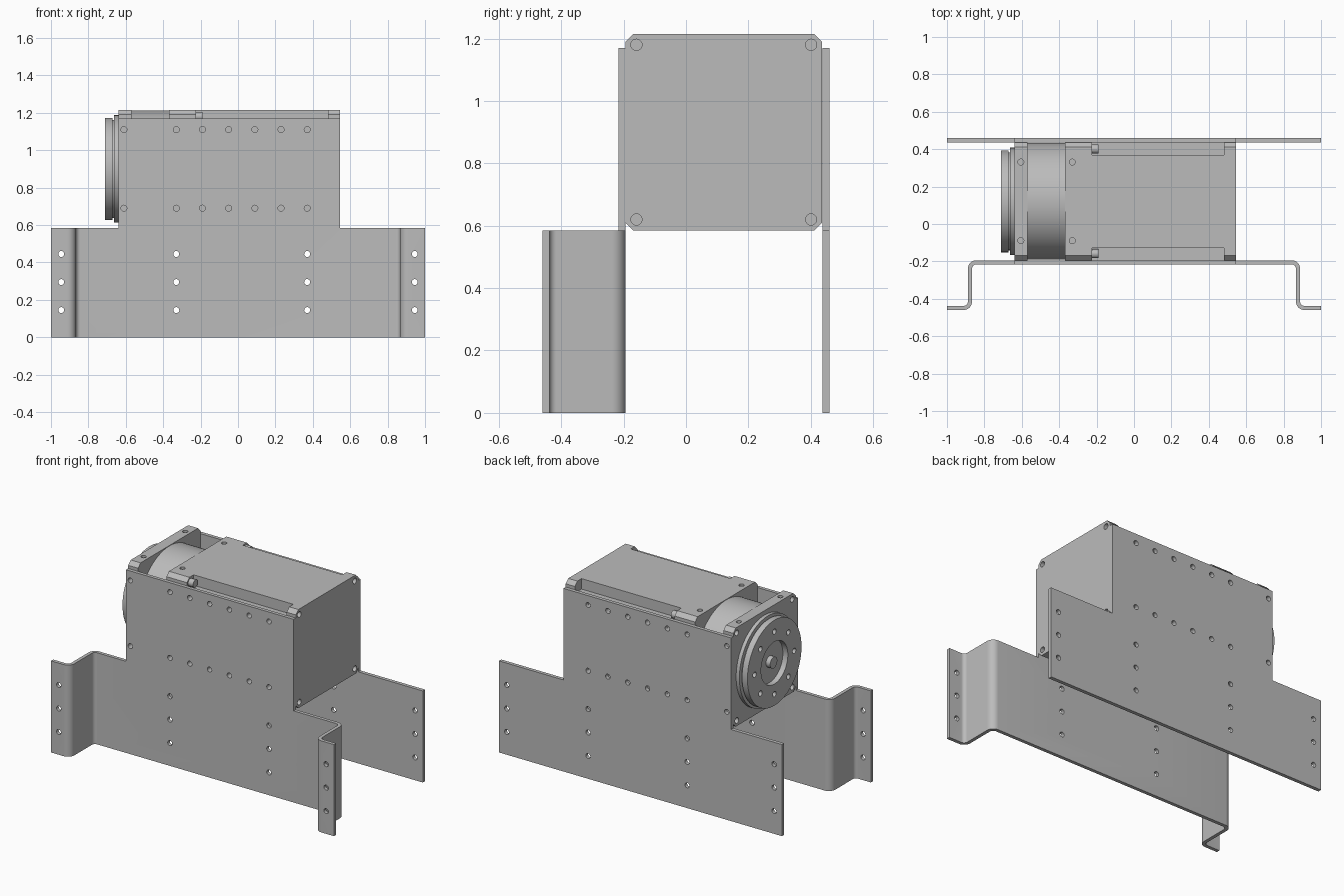
import bpy, bmesh, math
from mathutils import Matrix, Vector

cube = bpy.data.objects.get("Cube")
if cube:
    bpy.data.objects.remove(cube, do_unlink=True)

grey = bpy.data.materials.new("plain grey")
grey.use_nodes = True
colour = (0.5, 0.5, 0.5, 1)
grey.diffuse_color = colour
grey.node_tree.nodes["Principled BSDF"].inputs["Base Color"].default_value = colour

CY, CZ, HALF = 0.121, 0.9, 0.315     # motor axis and half width
LEFT, RIGHT = -0.64, 0.545           # motor ends
SHELF, PLATE_TOP = 0.585, 1.17       # plate step and plate top
SIDES = (-1, 1)


def finish(name, bm):
    bmesh.ops.recalc_face_normals(bm, faces=bm.faces[:])
    mesh = bpy.data.meshes.new(name)
    bm.to_mesh(mesh)
    bm.free()
    mesh.materials.append(grey)
    ob = bpy.data.objects.new(name, mesh)
    bpy.context.collection.objects.link(ob)
    return ob


def prism(name, points, axis, lo, hi):
    """Extrude a 2D outline along x (points are y, z) or z (points are x, y)."""
    place = (lambda p, t: (t, *p)) if axis == "x" else (lambda p, t: (*p, t))
    bm = bmesh.new()
    face = bm.faces.new([bm.verts.new(place(p, lo)) for p in points])
    new = bmesh.ops.extrude_face_region(bm, geom=[face])["geom"]
    step = Vector(place((0, 0), hi - lo))
    bmesh.ops.translate(bm, vec=step, verts=[v for v in new if isinstance(v, bmesh.types.BMVert)])
    return finish(name, bm)


def add_box(bm, lo, hi):
    lo, hi = Vector(lo), Vector(hi)
    mat = Matrix.Translation((lo + hi) / 2) @ Matrix.Diagonal((*(hi - lo), 1))
    bmesh.ops.create_cube(bm, size=1, matrix=mat)


def add_rod(bm, a, b, radius, sides=20):
    a, b = Vector(a), Vector(b)
    turn = (b - a).to_track_quat("Z", "Y").to_matrix().to_4x4()
    bmesh.ops.create_cone(bm, cap_ends=True, segments=sides, radius1=radius, radius2=radius,
                          depth=(b - a).length, matrix=Matrix.Translation((a + b) / 2) @ turn)


def cut(ob, cutter):
    mod = ob.modifiers.new("cut", "BOOLEAN")
    mod.operation, mod.solver, mod.object = "DIFFERENCE", "EXACT", cutter
    bpy.context.view_layer.objects.active = ob
    bpy.ops.object.modifier_apply(modifier=mod.name)


def octagon(half, chamfer):
    a, b = half, half - chamfer
    ring = [(a, -b), (a, b), (b, a), (-b, a), (-a, b), (-a, -b), (-b, -a), (b, -a)]
    return [(CY + y, CZ + z) for y, z in ring]


# Cutters
bm = bmesh.new()
for x in (-0.61, -0.33, -0.19, -0.05, 0.09, 0.23, 0.37):
    for z in (0.69, 1.11):
        add_rod(bm, (x, -0.5, z), (x, -0.165, z), 0.016)
        add_rod(bm, (x, 0.407, z), (x, 0.5, z), 0.016)
for x in (-0.945, -0.33, 0.37, 0.945):
    for z in (0.145, 0.295, 0.445):
        add_rod(bm, (x, -0.5, z), (x, -0.165, z), 0.016)
        add_rod(bm, (x, 0.407, z), (x, 0.5, z), 0.016)
side_holes = finish("side_hole_cutter", bm)

bm = bmesh.new()
add_box(bm, (-1.1, -0.6, SHELF), (LEFT, 0.6, 1.4))
add_box(bm, (RIGHT, -0.6, SHELF), (1.1, 0.6, 1.4))
shoulders = finish("shoulder_cutter", bm)

bm = bmesh.new()
for sy in SIDES:
    for sz in SIDES:
        y, z = CY + sy * HALF, CZ + sz * HALF
        ys, zs = sorted((y - sy * 0.067, y + sy * 0.1)), sorted((z - sz * 0.067, z + sz * 0.1))
        add_box(bm, (-0.225, ys[0], zs[0]), (0.48, ys[1], zs[1]))
notches = finish("notch_cutter", bm)

bm = bmesh.new()
for sy in SIDES:
    for sz in SIDES:
        for x in (-0.605, -0.33):
            add_rod(bm, (x, CY + sy * 0.21, CZ + sz * 0.28), (x, CY + sy * 0.21, CZ + sz * 0.4), 0.016)
        y, z = CY + sy * 0.28, CZ + sz * 0.28
        add_rod(bm, (0.515, y, z), (0.6, y, z), 0.018)
        add_rod(bm, (-0.7, y, z), (-0.61, y, z), 0.018)
body_holes = finish("body_hole_cutter", bm)

bm = bmesh.new()
for i in range(8):
    a = i * math.tau / 8
    y, z = CY + 0.2 * math.cos(a), CZ + 0.2 * math.sin(a)
    add_rod(bm, (-0.75, y, z), (-0.68, y, z), 0.017)
hub_holes = finish("hub_hole_cutter", bm)

# Flat rear plate
rear = prism("rear_plate", [(-1, 0.437), (1, 0.437), (1, 0.46), (-1, 0.46)], "z", 0, PLATE_TOP)

# Front plate folded forward into a flange at each end
THICK, BEND, WEB = 0.011, 0.034, 0.877
WALL_Y, FLANGE_Y = -0.205, -0.449
path = []                            # position and normal angle along the right half
for i in range(9):
    a = math.pi / 2 * (1 - i / 8)
    path.append((WEB - BEND + BEND * math.cos(a), WALL_Y - BEND + BEND * math.sin(a), a))
for i in range(9):
    a = math.pi / 2 * i / 8
    path.append((WEB + BEND - BEND * math.cos(a), FLANGE_Y + BEND - BEND * math.sin(a), a))
path.append((1, FLANGE_Y, math.pi / 2))
upper = [(x + THICK * math.cos(a), y + THICK * math.sin(a)) for x, y, a in path]
lower = [(x - THICK * math.cos(a), y - THICK * math.sin(a)) for x, y, a in path]
outline = [(-x, y) for x, y in reversed(upper)] + upper
outline += lower[::-1] + [(-x, y) for x, y in lower]
front = prism("front_folded_plate", outline, "z", 0, PLATE_TOP)

for plate in (rear, front):
    cut(plate, shoulders)
    cut(plate, side_holes)

# Motor housing and mounting flange
housing = prism("motor_housing", octagon(HALF, 0.025), "x", -0.37, RIGHT)
cut(housing, notches)
flange = prism("mounting_flange", octagon(HALF, 0.025), "x", LEFT, -0.57)
for part in (housing, flange):
    cut(part, body_holes)
    cut(part, side_holes)

# Round gear case between flange and housing
bm = bmesh.new()
add_rod(bm, (-0.575, CY, CZ), (-0.365, CY, CZ), 0.312, 96)
case = finish("gear_case", bm)

# Screws lying in the corner grooves
bm = bmesh.new()
for sy in SIDES:
    for sz in SIDES:
        y, z = CY + sy * 0.28, CZ + sz * 0.28
        add_rod(bm, (-0.23, y, z), (-0.19, y, z), 0.024)
screws = finish("corner_screws", bm)

# Turned output hub with recessed centre
profile = [(-0.635, 0), (-0.635, 0.287), (-0.663, 0.287), (-0.663, 0.262), (-0.672, 0.262),
           (-0.672, 0.273), (-0.71, 0.273), (-0.71, 0.135), (-0.675, 0.135), (-0.675, 0)]
bm = bmesh.new()
verts = [bm.verts.new((x, CY, CZ + r)) for x, r in profile]
edges = [bm.edges.new(pair) for pair in zip(verts, verts[1:])]
bmesh.ops.spin(bm, geom=verts + edges, cent=(0, CY, CZ), axis=(1, 0, 0),
               angle=math.tau, steps=80, use_duplicate=False)
bmesh.ops.remove_doubles(bm, verts=bm.verts[:], dist=0.0001)
hub = finish("output_hub", bm)
cut(hub, hub_holes)

# Shaft end in the hub
bm = bmesh.new()
add_rod(bm, (-0.67, CY, CZ), (-0.705, CY, CZ), 0.036, 32)
shaft = finish("shaft_end", bm)

for cutter in (side_holes, shoulders, notches, body_holes, hub_holes):
    bpy.data.objects.remove(cutter, do_unlink=True)

# Smooth round surfaces, keep edges crisp
bpy.ops.object.select_all(action="DESELECT")
for ob in (rear, front, housing, flange, case, screws, hub, shaft):
    ob.select_set(True)
bpy.context.view_layer.objects.active = front
bpy.ops.object.shade_smooth_by_angle(angle=math.radians(30))
